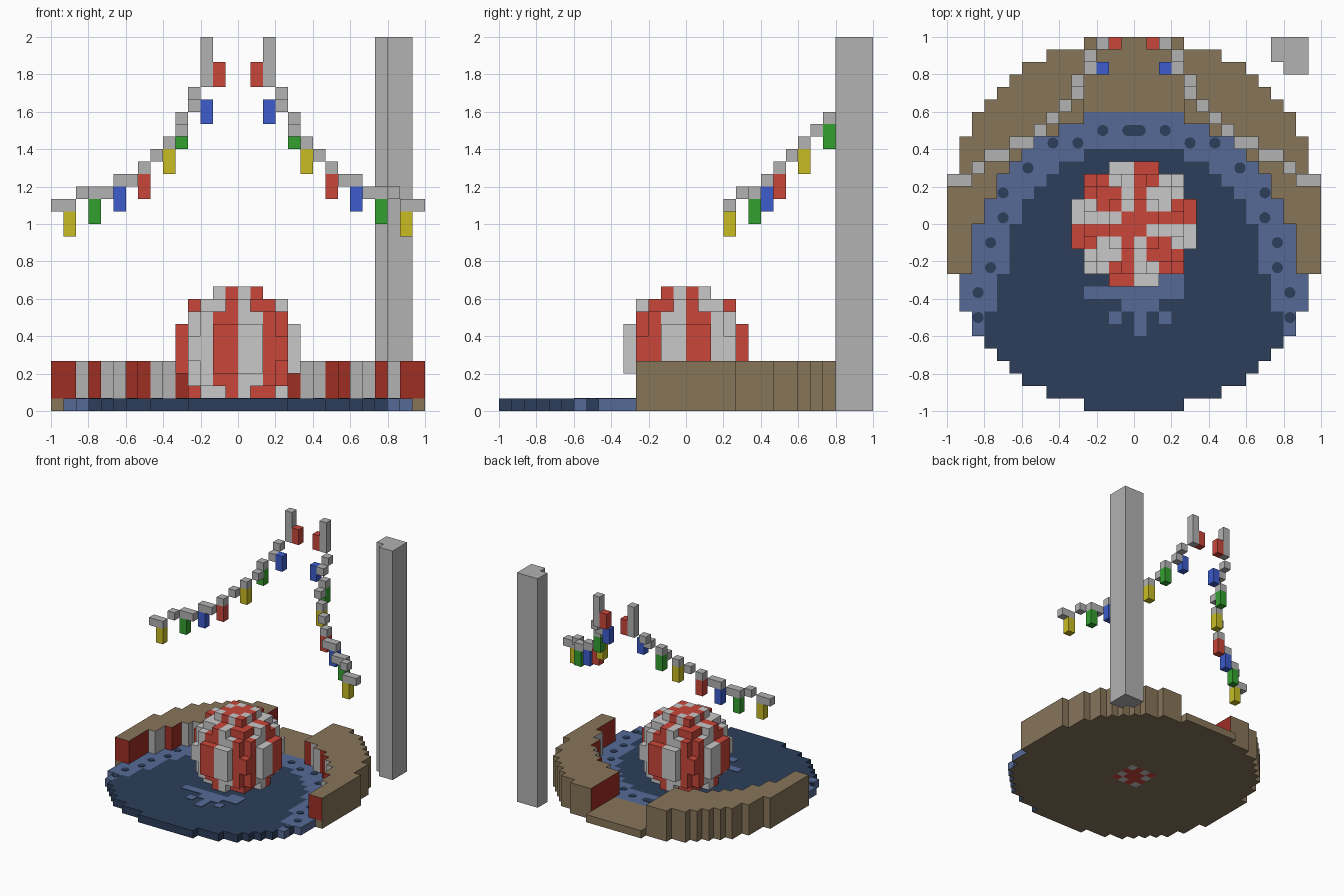
import bpy, bmesh, math
from mathutils import Matrix, Vector

if "Cube" in bpy.data.objects:
    bpy.data.objects.remove(bpy.data.objects["Cube"])

U = 1 / 15  # size of one block


def linear(c):
    c /= 255
    return c / 12.92 if c <= 0.04045 else ((c + 0.055) / 1.055) ** 2.4


def material(name, r, g, b):
    m = bpy.data.materials.new(name)
    m.use_nodes = True
    col = (linear(r), linear(g), linear(b), 1)
    m.diffuse_color = col
    m.node_tree.nodes["Principled BSDF"].inputs["Base Color"].default_value = col
    return m


GREY = material("pole grey", 178, 178, 178)
WHITE = material("ball white", 200, 200, 200)
RED = material("bright red", 200, 70, 58)
DARK_RED = material("panel red", 158, 46, 36)
BROWN = material("wall brown", 135, 117, 90)
NAVY = material("deep navy", 44, 63, 91)
SHORE = material("shore blue", 86, 106, 150)
BLUE = material("flag blue", 60, 92, 204)
GREEN = material("flag green", 52, 160, 48)
YELLOW = material("flag yellow", 200, 188, 36)

AXES = [Vector(a) for a in ((1, 0, 0), (-1, 0, 0), (0, 1, 0), (0, -1, 0), (0, 0, 1), (0, 0, -1))]


def finish(name, bm, mats):
    me = bpy.data.meshes.new(name)
    for m in mats:
        me.materials.append(m)
    bm.to_mesh(me)
    bm.free()
    ob = bpy.data.objects.new(name, me)
    bpy.context.scene.collection.objects.link(ob)
    return ob


def blocks(name, cells, paint, hidden_by=()):
    """Outer skin of a set of blocks; paint(cell, normal) gives each face's material."""
    bm, mats = bmesh.new(), []
    for cell in sorted(cells):
        mid = Vector(cell) + Vector((0.5, 0.5, 0.5))
        for n in AXES:
            near = tuple(int(c + d) for c, d in zip(cell, n))
            if near in cells or near in hidden_by:
                continue
            u = Vector((n.y, n.z, n.x)) / 2
            w = n.cross(u)
            mid_face = mid + n / 2
            corners = [mid_face + p for p in (u + w, w - u, -u - w, u - w)]
            face = bm.faces.new([bm.verts.new(p * U) for p in corners])
            m = paint(cell, n)
            if m not in mats:
                mats.append(m)
            face.material_index = mats.index(m)
    bmesh.ops.remove_doubles(bm, verts=bm.verts[:], dist=0.001)
    bmesh.ops.recalc_face_normals(bm, faces=bm.faces[:])
    bmesh.ops.dissolve_limit(bm, angle_limit=0.01, verts=bm.verts[:], edges=bm.edges[:],
                             delimit={'MATERIAL'})
    return finish(name, bm, mats)


def box(x0, x1, y0, y1, z0, z1):
    return {(x, y, z) for x in range(x0, x1) for y in range(y0, y1) for z in range(z0, z1)}


def centre(cell):
    return [c + 0.5 for c in cell]


# Striped ball: a block sphere with twelve alternating gores
def in_ball(c):
    x, y, z = centre(c)
    return x * x + y * y + (z - 5) ** 2 <= 25


def paint_ball(c, n):
    x, y, _ = centre(c)
    if x * x + y * y < 1:
        return RED
    sector = math.floor(math.degrees(math.atan2(x, -y)) / 30)
    return RED if sector % 2 else WHITE


ball = {c for c in box(-5, 5, -5, 5, 0, 10) if in_ball(c)}
blocks("striped_ball", ball, paint_ball)

# Round base: a pool in front, a raised crescent wall behind with a gap at the back
disc = {c for c in box(-15, 15, -15, 15, 0, 1)
        if centre(c)[0] ** 2 + centre(c)[1] ** 2 < 229.5}


def from_pool(c):
    x, y, _ = centre(c)
    return x * x + (y + 4) ** 2


wall_base = {c for c in disc if c[1] >= -4 and from_pool(c) > 172}
pool = disc - wall_base
wall = set(wall_base)
for x, y, z in wall_base:
    if abs(x + 0.5) > 4:
        wall |= box(x, x + 1, y, y + 1, 1, 4)


def paint_pool(c, n):
    x, y, _ = centre(c)
    if n.z < 0:
        return BROWN
    if y < -9 or (n.z == 0 and c[1] == -8):
        return NAVY
    if y < -4:
        return SHORE if abs(x) > (11 if y > -7 else 12) else NAVY
    return SHORE if from_pool(c) > 104 else NAVY


def paint_wall(c, n):
    x, y, z = centre(c)
    near = (int(c[0] + n.x), int(c[1] + n.y), 0)
    inner = near in pool or abs(near[0] + 0.5) < 4 or near[1] < -4
    if n.z or z < 1 or not inner or (n.y > 0):
        return BROWN
    a = abs(x)
    red = a < 5 or 7 < a < 9 or 11 < a < 12 or a > 13
    return DARK_RED if red else GREY


blocks("pool_floor", pool - ball, paint_pool, wall_base | ball)
blocks("crescent_wall", wall, paint_wall, pool)

# Round dots on the shore
bm = bmesh.new()
for x, y in ((10.5, 2.5), (10.5, 0.5), (11.5, -1.5), (11.5, -3.5), (12.5, -5.5), (12.5, -7.5),
             (8.5, 4.5), (6.5, 6.5), (4.5, 6.5), (2.5, 7.5), (0.5, 7.5)):
    for side in (-1, 1):
        bmesh.ops.create_cone(bm, cap_ends=True, segments=12, radius1=0.03, radius2=0.03,
                              depth=0.004, matrix=Matrix.Translation((side * x * U, y * U, U + 0.002)))
bmesh.ops.create_cube(bm, size=1, matrix=Matrix.Translation((0, 7.5 * U, U + 0.002))
                      @ Matrix.Diagonal((U, 0.06, 0.004, 1)))
finish("shore_dots", bm, [NAVY])

# Splash in front of the ball
bm = bmesh.new()
for x0, x1, y0, y1 in ((-4, 4, -6, -5), (2, 4, -5, -4), (0, 1, -9, -6), (-2, -1, -8, -7),
                       (-1, 0, -7, -6), (1, 2, -7, -6), (2, 3, -8, -7)):
    bmesh.ops.create_cube(bm, size=1, matrix=Matrix.Translation(
        ((x0 + x1) / 2 * U, (y0 + y1) / 2 * U, U + 0.002))
        @ Matrix.Diagonal(((x1 - x0) * U, (y1 - y0) * U, 0.004, 1)))
finish("splash", bm, [SHORE])

# Tall post standing behind on the left
blocks("tall_post", box(12, 14, 12, 15, 0, 30) | box(11, 12, 13, 15, 0, 30), lambda c, n: GREY)

# Two mirrored strings of flags; each run is x0, x1, y, z0, z1
STRING = ((2, 3, 14, 26, 30), (3, 4, 13, 25, 26), (3, 4, 12, 24, 25), (4, 5, 11, 23, 24),
          (4, 5, 10, 22, 23), (5, 6, 9, 21, 22), (6, 7, 8, 20, 21), (7, 8, 7, 19, 20),
          (8, 10, 6, 18, 19), (10, 12, 5, 17, 18), (12, 13, 4, 17, 18), (13, 15, 3, 16, 17))
FLAGS = ((13, 3, 14, YELLOW), (11, 5, 15, GREEN), (9, 6, 16, BLUE), (7, 7, 17, RED),
         (5, 9, 19, YELLOW), (4, 11, 21, GREEN), (2, 12, 23, BLUE), (1, 14, 26, RED))


def mirrored(cells, side):
    return cells if side == "left" else {(-x - 1, y, z) for x, y, z in cells}


for side in ("left", "right"):
    cord = set()
    for x0, x1, y, z0, z1 in STRING:
        cord |= box(x0, x1, y, y + 1, z0, z1)
    blocks(side + "_flag_string", mirrored(cord, side), lambda c, n: GREY)
    for i, (x, y, z, mat) in enumerate(FLAGS):
        flag = mirrored(box(x, x + 1, y, y + 1, z, z + 2), side)
        blocks(f"{side}_flag_{i + 1}", flag, lambda c, n: mat)
